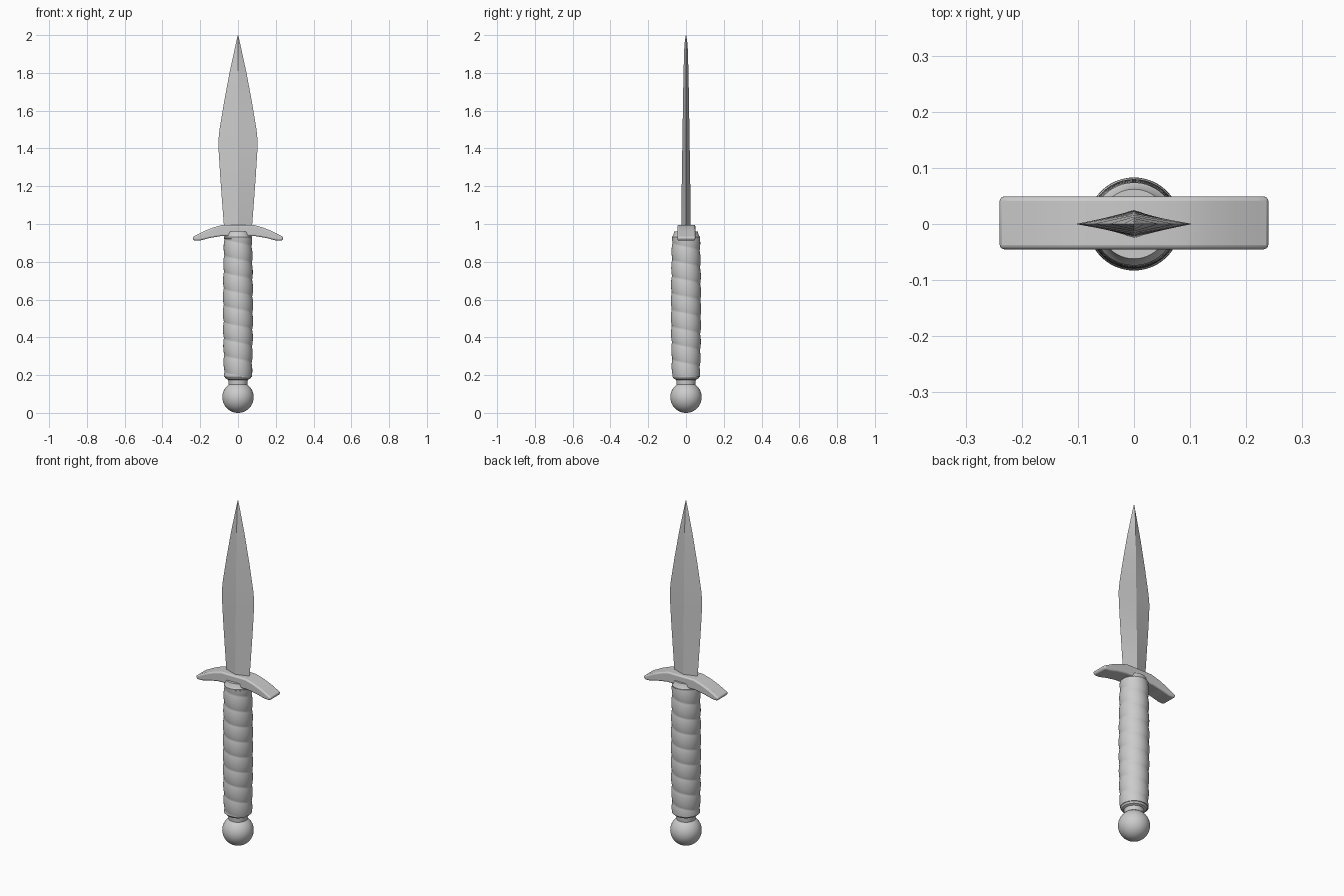
import bpy, bmesh, math

cube = bpy.data.objects.get("Cube")
if cube:
    bpy.data.objects.remove(cube, do_unlink=True)

metal = bpy.data.materials.new("plain_grey")
metal.use_nodes = True
GREY = (0.6, 0.6, 0.6, 1)
metal.diffuse_color = GREY
metal.node_tree.nodes["Principled BSDF"].inputs["Base Color"].default_value = GREY


def finish(name, bm, angle):
    """Turn a bmesh into a shaded object."""
    bmesh.ops.recalc_face_normals(bm, faces=bm.faces)
    mesh = bpy.data.meshes.new(name)
    bm.to_mesh(mesh)
    bm.free()
    mesh.materials.append(metal)
    obj = bpy.data.objects.new(name, mesh)
    bpy.context.collection.objects.link(obj)
    bpy.ops.object.select_all(action='DESELECT')
    obj.select_set(True)
    bpy.context.view_layer.objects.active = obj
    bpy.ops.object.shade_smooth_by_angle(angle=math.radians(angle))
    return obj


def loft(name, rings, angle=35):
    """Skin a stack of closed rings and cap both ends."""
    bm = bmesh.new()
    loops = [[bm.verts.new(p) for p in ring] for ring in rings]
    n = len(loops[0])
    for a, b in zip(loops, loops[1:]):
        for i in range(n):
            j = (i + 1) % n
            bm.faces.new((a[i], a[j], b[j], b[i]))
    bm.faces.new(loops[0][::-1])
    bm.faces.new(loops[-1])
    return finish(name, bm, angle)


def circle(radius, z, n=48):
    steps = [2 * math.pi * i / n for i in range(n)]
    return [(radius * math.cos(t), radius * math.sin(t), z) for t in steps]


# Pommel ball
bm = bmesh.new()
bmesh.ops.create_uvsphere(bm, u_segments=48, v_segments=24, radius=0.083)
bmesh.ops.translate(bm, verts=bm.verts, vec=(0, 0, 0.09))
bmesh.ops.translate(bm, verts=bm.verts, vec=(0, 0, -min(v.co.z for v in bm.verts)))
finish("pommel", bm, 60)

# Neck between pommel and grip, and collar under the guard
loft("pommel_neck", [circle(r, z) for r, z in
     ((.05, .15), (.052, .175), (.064, .18), (.07, .19), (.064, .2))])
loft("grip_collar", [circle(r, z) for r, z in
     ((.066, .915), (.073, .922), (.074, .932), (.068, .94), (.062, .96))])

# Spiral-wrapped grip
PITCH, LOW, HIGH, ROWS, SIDES = 0.088, 0.19, 0.925, 150, 48
rings = []
for k in range(ROWS + 1):
    f = k / ROWS
    z = LOW + (HIGH - LOW) * f
    core = 0.070 + 0.005 * math.sin(math.pi * f)
    ring = []
    for i in range(SIDES):
        t = 2 * math.pi * i / SIDES
        phase = z / PITCH + t / (2 * math.pi)
        r = core + 0.005 * abs(math.sin(math.pi * phase)) ** 0.7
        ring.append((r * math.cos(t), r * math.sin(t), z))
    rings.append(ring)
loft("grip", rings, 60)

# Curved crossguard with rounded edges
top = [(.08, .996), (.13, .982), (.18, .962), (.22, .941), (.242, .93)]
bottom = [(.234, .912), (.2, .913), (.15, .926), (.09, .936)]
half = top + bottom
outline = half + [(-x, z) for x, z in reversed(half)]
guard = loft("guard", [[(x, y, z) for x, z in outline] for y in (-0.045, 0.049)])
bevel = guard.modifiers.new("rounded_edges", 'BEVEL')
bevel.width = 0.008
bevel.segments = 3
bevel.limit_method = 'ANGLE'
bevel.angle_limit = math.radians(35)

# Diamond-section blade: height, half width, half thickness
sections = [(.97, .073, .025), (1.1, .083, .024), (1.25, .094, .022),
            (1.38, .102, .02), (1.44, .104, .019), (1.5, .098, .018),
            (1.65, .073, .016), (1.8, .045, .013), (1.92, .019, .01),
            (1.97, .008, .006), (2.0, .0008, .0008)]
loft("blade", [[(w, 0, z), (0, d, z), (-w, 0, z), (0, -d, z)]
               for z, w, d in sections], 15)
